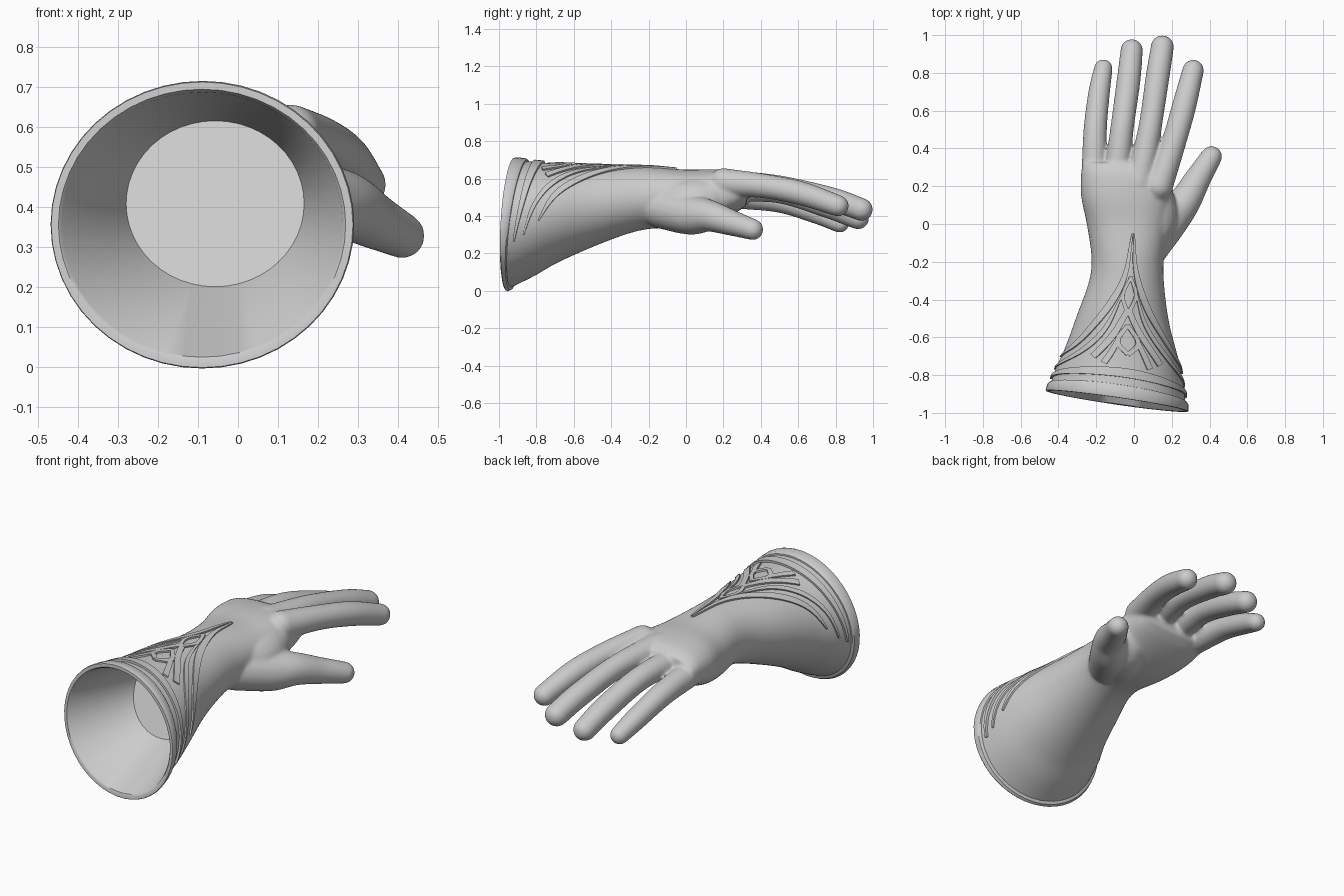
import bpy, bmesh, math
from mathutils import Vector, Matrix

if "Cube" in bpy.data.objects:
    bpy.data.objects.remove(bpy.data.objects["Cube"])

grey = bpy.data.materials.new("light_grey")
grey.diffuse_color = (0.6, 0.6, 0.6, 1)
grey.use_nodes = True
grey.node_tree.nodes["Principled BSDF"].inputs["Base Color"].default_value = grey.diffuse_color


def spline(keys, vals, u):
    """Smooth curve through vals at the given keys."""
    n = len(keys)
    u = min(max(u, keys[0]), keys[-1])
    i = max(k for k in range(n - 1) if keys[k] <= u)
    h = keys[i + 1] - keys[i]
    s = (u - keys[i]) / h

    def slope(k, c):
        a, b = max(k - 1, 0), min(k + 1, n - 1)
        return (vals[b][c] - vals[a][c]) / (keys[b] - keys[a]) * h
    out = []
    for c in range(len(vals[0])):
        p, q, m, w = vals[i][c], vals[i + 1][c], slope(i, c), slope(i + 1, c)
        out.append(p * (2*s**3 - 3*s**2 + 1) + m * (s**3 - 2*s**2 + s)
                   + q * (3*s**2 - 2*s**3) + w * (s**3 - s**2))
    return out


# Cross-sections of sleeve and palm: y, left, right, bottom, top
SECTIONS = [(-0.94, -0.457, 0.277, 0.008, 0.702), (-0.8, -0.41, 0.262, 0.077, 0.687),
            (-0.69, -0.365, 0.238, 0.143, 0.68), (-0.5, -0.302, 0.185, 0.232, 0.672),
            (-0.3, -0.236, 0.158, 0.308, 0.667), (-0.18, -0.225, 0.158, 0.333, 0.663),
            (0.0, -0.25, 0.185, 0.335, 0.648), (0.15, -0.28, 0.20, 0.37, 0.65),
            (0.27, -0.28, 0.20, 0.42, 0.637), (0.325, -0.27, 0.185, 0.46, 0.61)]
KEYS = [s[0] for s in SECTIONS]
VALS = [s[1:] for s in SECTIONS]


def surf(t, y, off=0.0):
    """Point on the glove at angle t (0 = top) and station y."""
    x0, x1, z0, z1 = spline(KEYS, VALS, y)
    n = 2 + 0.4 * min(max((y + 0.2) / 0.3, 0), 1)
    s, c = math.sin(t), math.cos(t)
    x = (x0 + x1) / 2 + ((x1 - x0) / 2 + off) * math.copysign(abs(s) ** (2 / n), s)
    z = (z0 + z1) / 2 + ((z1 - z0) / 2 + off) * math.copysign(abs(c) ** (2 / n), c)
    f = min(max((-0.2 - y) / 0.6, 0), 1)          # the opening is skewed
    return Vector((x, y + f * (-0.145 * (x + 0.09) + 0.055 * (z - 0.36)), z))


def finish(name, bm, angle=35):
    bmesh.ops.recalc_face_normals(bm, faces=bm.faces)
    me = bpy.data.meshes.new(name)
    bm.to_mesh(me)
    bm.free()
    ob = bpy.data.objects.new(name, me)
    bpy.context.collection.objects.link(ob)
    me.materials.append(grey)
    bpy.ops.object.select_all(action='DESELECT')
    ob.select_set(True)
    bpy.context.view_layer.objects.active = ob
    bpy.ops.object.shade_smooth_by_angle(angle=math.radians(angle))
    return ob


def loft(bm, rings, cap0=False, cap1=False):
    rows = [[bm.verts.new(p) for p in r] for r in rings]
    n = len(rows[0])
    for a, b in zip(rows, rows[1:]):
        for i in range(n):
            j = (i + 1) % n
            bm.faces.new((a[i], a[j], b[j], b[i]))
    if cap0:
        bm.faces.new(rows[0])
    if cap1:
        bm.faces.new(rows[-1])


def angles(n):
    return [2 * math.pi * i / n for i in range(n)]


# Glove body: sleeve and palm loft plus sphere-swept fingers, fused together
bm = bmesh.new()
loft(bm, [[surf(t, -0.94 + 1.265 * i / 50) for t in angles(64)] for i in range(51)],
     cap0=True, cap1=True)

DIGITS = [
    # little, ring, middle, index, thumb, ball of thumb: x, y, z, radius
    [(-0.21, 0.25, 0.51, 0.07), (-0.205, 0.5, 0.48, 0.063), (-0.184, 0.7, 0.415, 0.058), (-0.162, 0.823, 0.36, 0.05)],
    [(-0.093, 0.25, 0.545, 0.069), (-0.064, 0.5, 0.53, 0.063), (-0.03, 0.75, 0.455, 0.064), (-0.012, 0.92, 0.388, 0.06)],
    [(0.027, 0.22, 0.575, 0.074), (0.083, 0.5, 0.555, 0.063), (0.125, 0.78, 0.49, 0.064), (0.15, 0.938, 0.435, 0.062)],
    [(0.13, 0.2, 0.58, 0.077), (0.207, 0.42, 0.56, 0.066), (0.264, 0.62, 0.52, 0.065), (0.313, 0.813, 0.455, 0.058)],
    [(0.07, -0.13, 0.44, 0.108), (0.18, 0.02, 0.408, 0.108), (0.268, 0.12, 0.402, 0.086), (0.338, 0.24, 0.365, 0.07), (0.41, 0.357, 0.328, 0.057)],
    [(0.0, -0.12, 0.48, 0.14), (0.09, 0.02, 0.46, 0.145), (0.11, 0.13, 0.5, 0.105)],
]
for d in DIGITS:
    steps = 14 * (len(d) - 1)
    for i in range(steps + 1):
        x, y, z, r = spline(range(len(d)), d, i / steps * (len(d) - 1))
        bmesh.ops.create_icosphere(bm, subdivisions=3, radius=r,
                                   matrix=Matrix.Translation((x, y, z)))
body = finish("glove_body", bm)
rm = body.modifiers.new("fuse", 'REMESH')
rm.mode = 'VOXEL'
rm.voxel_size = 0.007
sm = body.modifiers.new("soften", 'SMOOTH')
sm.factor = 0.5
sm.iterations = 25
for m in ("fuse", "soften"):
    bpy.ops.object.modifier_apply(modifier=m)
# open the sleeve end
bm = bmesh.new()
bm.from_mesh(body.data)
cut = [v for v in bm.verts
       if v.co.y + 0.145 * (v.co.x + 0.09) - 0.055 * (v.co.z - 0.36) < -0.918]
bmesh.ops.delete(bm, geom=cut, context='VERTS')
bm.to_mesh(body.data)
bm.free()
bpy.ops.object.shade_smooth()


# Rolled rim, narrower underneath, running into the sleeve lining and end wall
def rim_point(t, y, off):
    width = 0.3 + 0.7 * (1 + math.cos(t)) / 2
    return surf(t, -0.937 + (y + 0.937) * width, off)


bm = bmesh.new()
rim = [(-0.865, -0.008), (-0.867, 0.008), (-0.878, 0.014), (-0.925, 0.014),
       (-0.937, 0.01), (-0.937, -0.008), (-0.925, -0.014)]
rings = [[rim_point(t, y, o) for t in angles(48)] for y, o in rim]
rings.append([Vector((-0.057 + 0.222 * math.sin(t), -0.52 + 0.09 * math.cos(t),
                      0.408 + 0.207 * math.cos(t))) for t in angles(48)])
loft(bm, rings, cap1=True)
finish("rim_and_lining", bm)

AXIS = 6   # motif centre line, degrees


def strip(name, pts, height=0.012, sides=(-1, 1), steps=10):
    """Raised ribbon on the sleeve; pts are (degrees, y, half width)."""
    bm = bmesh.new()
    for side in sides:
        n = steps * (len(pts) - 1)
        path = [spline(range(len(pts)), pts, i / steps) for i in range(n + 1)]
        rings = []
        for i, (t, y, w) in enumerate(path):
            a, b = path[max(i - 1, 0)], path[min(i + 1, n)]
            r = 0.28                                  # mean sleeve radius
            d = Vector((math.radians(b[0] - a[0]) * r, b[1] - a[1])).normalized()
            ring = []
            for k, h in ((1, -0.006), (1, height), (-1, height), (-1, -0.006)):
                tt = math.radians(AXIS + side * (t + k * math.degrees(-d.y * w / r)))
                ring.append(surf(tt, y + k * d.x * w, h))
            rings.append(ring)
        loft(bm, rings, cap0=True, cap1=True)
    finish(name, bm, 30)


# Tapering band next to the rim
strip("cuff_band", [(-102, -0.865, 0.005), (-55, -0.825, 0.016), (0, -0.8, 0.025),
                    (55, -0.825, 0.016), (102, -0.865, 0.005)], 0.012, sides=(1,))
# Sweeping bands from the wrist point down both sides
strip("outer_sweep", [(1, -0.05, 0.004), (7, -0.24, 0.017), (21, -0.4, 0.023),
                      (41, -0.55, 0.021), (62, -0.67, 0.016), (88, -0.745, 0.004)], 0.009)
strip("inner_sweep", [(10, -0.37, 0.006), (24, -0.55, 0.013), (44, -0.68, 0.015),
                      (68, -0.765, 0.011), (98, -0.815, 0.004)], 0.008)
# Lattice of diamonds and braces between the bands
strip("upper_diamond", [(0, -0.28, 0.011), (9, -0.38, 0.012), (0, -0.48, 0.012)], 0.009)
strip("lattice_brace", [(1, -0.46, 0.017), (15, -0.59, 0.018), (34, -0.73, 0.018)], 0.009)
strip("lower_diamond", [(0, -0.54, 0.011), (11, -0.63, 0.013), (0, -0.7, 0.011)], 0.009)
strip("lower_brace", [(10, -0.62, 0.013), (17, -0.7, 0.015), (22, -0.76, 0.015)], 0.009)
